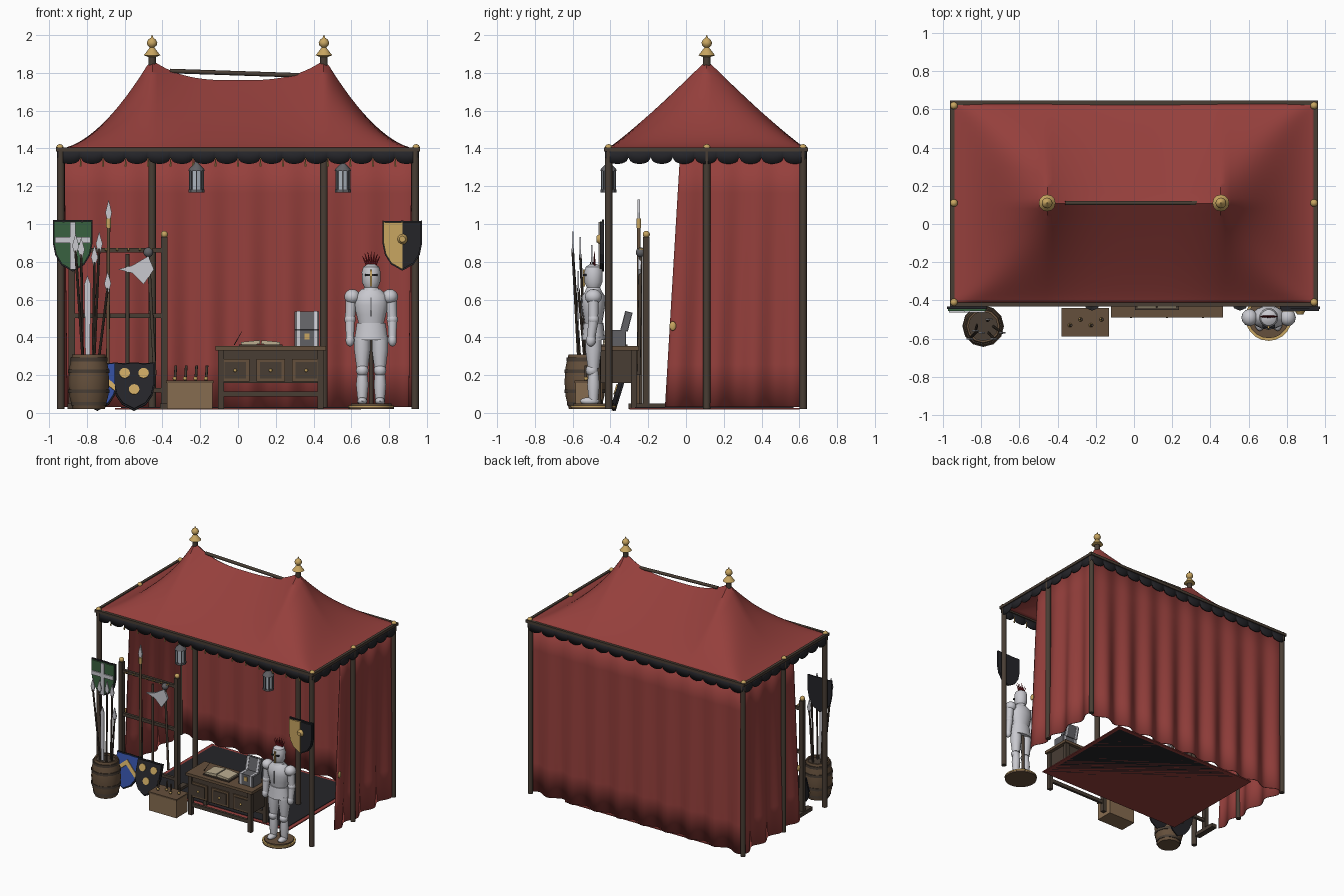
import bpy, bmesh, math
from mathutils import Vector, Matrix, Euler

if "Cube" in bpy.data.objects:
    bpy.data.objects.remove(bpy.data.objects["Cube"])

COL = dict(red=(.30, .05, .045), wood=(.065, .047, .034), brown=(.13, .08, .045), tan=(.24, .15, .08),
           gold=(.58, .38, .12), black=(.018, .018, .022), silver=(.58, .58, .62), steel=(.12, .12, .13),
           green=(.04, .12, .05), blue=(.03, .07, .32), glass=(.42, .47, .52), paper=(.5, .42, .28), crest=(.2, .01, .015))
MATS = {}
for k, c in COL.items():
    MATS[k] = bpy.data.materials.new(k)
    MATS[k].diffuse_color = (*c, 1)

def make(name, bm, mat, M=None, smooth=True):
    bmesh.ops.recalc_face_normals(bm, faces=bm.faces)
    if M is not None:
        bm.transform(M)
    me = bpy.data.meshes.new(name)
    bm.to_mesh(me)
    bm.free()
    me.materials.append(MATS[mat])
    for p in me.polygons:
        p.use_smooth = smooth
    if smooth:
        me.set_sharp_from_angle(angle=math.radians(40))
    ob = bpy.data.objects.new(name, me)
    bpy.context.collection.objects.link(ob)
    return ob

def box(name, c, s, mat, M=None, rot=(0, 0, 0)):
    bm = bmesh.new()
    bmesh.ops.create_cube(bm, size=1, matrix=Matrix.LocRotScale(Vector(c), Euler(rot), Vector(s)))
    return make(name, bm, mat, M, False)

def rod(name, a, b, r, mat, r2=None, n=10, M=None):
    a, b = Vector(a), Vector(b)
    T = Matrix.Translation((a + b) / 2) @ (b - a).to_track_quat('Z', 'Y').to_matrix().to_4x4()
    bm = bmesh.new()
    bmesh.ops.create_cone(bm, cap_ends=True, segments=n, radius1=r, radius2=r if r2 is None else r2,
                          depth=(b - a).length, matrix=T)
    return make(name, bm, mat, M)

def ball(name, c, r, mat, s=(1, 1, 1)):
    bm = bmesh.new()
    bmesh.ops.create_uvsphere(bm, u_segments=12, v_segments=8, radius=r,
                              matrix=Matrix.LocRotScale(Vector(c), None, Vector(s)))
    return make(name, bm, mat)

def lathe(name, loc, prof, mat, n=12, sy=1):
    bm = bmesh.new()
    rings = [[bm.verts.new((loc[0] + r * math.cos(i * math.tau / n), loc[1] + sy * r * math.sin(i * math.tau / n),
                            loc[2] + z)) for i in range(n)] for r, z in prof]
    for A, B in zip(rings, rings[1:]):
        for i in range(n):
            bm.faces.new((A[i], A[i - 1], B[i - 1], B[i]))
    bm.faces.new(rings[0])
    bm.faces.new(rings[-1])
    return make(name, bm, mat)

def plate(name, pts, y, t, mat, M=None):
    # flat outline in xz, thickened along y
    bm = bmesh.new()
    f = bm.faces.new([bm.verts.new((x, y - t / 2, z)) for x, z in pts])
    g = bmesh.ops.extrude_face_region(bm, geom=[f])['geom']
    bmesh.ops.translate(bm, verts=[v for v in g if isinstance(v, bmesh.types.BMVert)], vec=(0, t, 0))
    return make(name, bm, mat, M, False)

def sheet(name, fn, nu, nv, mat, t=.006):
    bm = bmesh.new()
    V = [[bm.verts.new(fn(i / nu, j / nv)) for j in range(nv + 1)] for i in range(nu + 1)]
    for i in range(nu):
        for j in range(nv):
            bm.faces.new((V[i][j], V[i + 1][j], V[i + 1][j + 1], V[i][j + 1]))
    ob = make(name, bm, mat)
    m = ob.modifiers.new('thickness', 'SOLIDIFY')
    m.thickness, m.offset = t, 0
    return ob

G, YM, RIM = .02, .11, 1.395      # ground, ridge line, eaves height

# canopy: two peaks, sagging ridge, concave hips
def roof(u, v):
    x, y = -.955 + 1.91 * u, -.42 + 1.055 * v
    a, f = abs(x), max(1 - abs(y - YM) / .53, 0) ** 1.12
    if a < .46:
        return x, y, RIM + (.365 + .11 * (a / .46) ** 3) * f
    g = max(1 - (a - .46) / .495, 0) ** 1.75
    k = 0 if min(f, g) < 1e-5 else (f ** -2 + g ** -2 - 1) ** -.5
    return x, y, RIM + .475 * k
sheet('canopy', roof, 76, 40, 'red')

# cloth walls with folds growing toward the hem
def back(u, v):
    return -.94 + 1.88 * u, .605 + (.004 + .018 * (1 - v)) * math.sin(u * 9 * math.tau), .03 + 1.36 * v
sheet('back_wall', back, 108, 6, 'red')
for s in (-1, 1):
    def side(u, v):
        return (s * (.925 + (.004 + .016 * (1 - v)) * math.sin(u * 3.5 * math.tau)),
                .62 + (-.11 + .08 * v - .62) * u, .03 + 1.36 * v)
    sheet('side_wall', side, 48, 6, 'red')
    ball('curtain_tie', (s * .945, -.07, .46), .018, 'gold', (.5, 1, 1.4))

# scalloped valance, eaves beams, tassels
def valance(a, b, n):
    a, b = Vector(a), Vector(b)
    def fn(u, v):
        p = a.lerp(b, u)
        low = 1.352 - .034 * math.sqrt(max(0, 1 - (2 * ((u * n) % 1) - 1) ** 2))
        return p.x, p.y, low + (1.4 - low) * v
    sheet('valance', fn, n * 12, 1, 'black', .008)
    d = b - a
    box('eaves_beam', (*((a + b) / 2), 1.395), (abs(d.x) + .022, abs(d.y) + .022, .022), 'wood')
X, Y0, Y1 = .952, -.422, .635
for a, b, n in (((-X, Y0), (X, Y0), 16), ((-X, Y1), (X, Y1), 16), ((-X, Y0), (-X, Y1), 9), ((X, Y0), (X, Y1), 9)):
    valance(a, b, n)
for i in range(1, 16):
    rod('tassel', (-X + 2 * X * i / 16, Y0 + .01, 1.355), (-X + 2 * X * i / 16, Y0 + .01, 1.305), .002, 'gold', .006, 6)

# posts, peak poles, finials
for s in (-1, 1):
    for y in (-.41, YM, .62):
        rod('post', (s * .938, y, G), (s * .938, y, 1.39), .02, 'wood')
        ball('post_cap', (s * .943, y, 1.403), .02, 'gold')
    rod('peak_pole', (s * .455, YM, G), (s * .455, YM, 1.9), .021, 'wood')
    lathe('finial', (s * .455, YM, 1.885), [(.022, 0), (.044, .008), (.036, .018), (.018, .042), (.012, .05), (.024, .06),
          (.028, .075), (.02, .092), (.007, .1), (.002, .115)], 'gold')
rod('ridge_pole', (-.36, YM, 1.81), (.33, YM, 1.787), .012, 'wood')

# rug
box('rug_border', (0, .15, .022), (1.3, .9, .008), 'red')
box('rug', (0, .15, .024), (1.24, .84, .012), 'black')

# lanterns
for x in (-.22, .555):
    lathe('lantern_glass', (x, -.41, 1.18), [(.035, 0), (.035, .1)], 'glass', 8)
    lathe('lantern_base', (x, -.41, 1.168), [(.042, 0), (.042, .014)], 'steel', 8)
    lathe('lantern_roof', (x, -.41, 1.28), [(.044, 0), (.04, .012), (.012, .04), (.006, .1)], 'steel', 8)
    for i in range(8):
        c, s = .036 * math.cos(i * math.pi / 4), .036 * math.sin(i * math.pi / 4)
        rod('lantern_bar', (x + c, -.41 + s, 1.175), (x + c, -.41 + s, 1.285), .004, 'steel', n=6)

# counter table with three drawers
box('table_top', (.173, -.37, .342), (.585, .24, .022), 'brown')
box('table_body', (.173, -.37, .245), (.53, .19, .175), 'wood')
for x in (-.09, .436):
    for y in (-.465, -.275):
        box('table_leg', (x, y, .175), (.032, .032, .31), 'wood')
for y in (-.465, -.275):
    box('table_stretcher', (.173, y, .1), (.52, .02, .028), 'wood')
for x in (-.015, .173, .361):
    box('drawer', (x, -.467, .225), (.15, .014, .12), 'brown')
    box('drawer_panel', (x, -.475, .225), (.115, .01, .088), 'wood')
    ball('drawer_knob', (x, -.484, .225), .009, 'gold')

# open book and quill
box('book_cover', (.12, -.38, .357), (.23, .14, .01), 'wood')
for s in (-1, 1):
    box('book_page', (.12 + s * .053, -.38, .37), (.1, .12, .02), 'paper', rot=(0, s * .1, 0))
rod('quill', (-.02, -.4, .36), (.02, -.38, .43), .003, 'wood', .001, 6)

# open coffer
box('coffer_body', (.365, -.37, .395), (.13, .1, .085), 'steel')
L = Matrix.Translation((.365, -.315, .485)) @ Matrix.Rotation(-.25, 4, 'X')
box('coffer_lid', (0, 0, 0), (.13, .035, .1), 'steel', L)
for x in (-.045, .045):
    box('coffer_band', (.365 + x, -.37, .395), (.014, .106, .088), 'silver')
    box('lid_band', (x, 0, 0), (.014, .041, .103), 'silver', L)
box('coffer_lock', (.365, -.422, .405), (.026, .008, .032), 'gold')

# tool crate
box('crate', (-.255, -.515, .09), (.24, .14, .14), 'tan')
box('crate_rim', (-.255, -.515, .165), (.25, .15, .012), 'brown')
for i, x in enumerate((-.335, -.28, -.225, -.17)):
    y = -.53 + .03 * (i % 2)
    rod('tool_handle', (x, y, .16), (x + .006, y, .25), .007, 'wood')
    ball('tool_collar', (x, y, .182), .011, 'gold')

# barrel of weapons
BX, BY = -.79, -.535
lathe('barrel', (BX, BY, G), [(.085, 0), (.103, .07), (.108, .145), (.103, .22), (.087, .29), (.076, .29), (.076, .27)], 'brown')
for z, r in ((.03, .095), (.095, .109), (.2, .109), (.262, .098)):
    lathe('barrel_hoop', (BX, BY, G + z - .01), [(r, 0), (r, .02)], 'wood')
for a, b in (((-.81, -.55), (-.86, -.6, .86)), ((-.77, -.56), (-.735, -.6, .87)), ((-.76, -.52), (-.69, -.57, .66)),
             ((-.82, -.52), (-.83, -.56, .84)), ((-.77, -.51), (-.76, -.5, .8))):
    rod('barrel_shaft', (*a, .1), b, .007, 'wood', n=8)
    x, y, z = b
    plate('barrel_spearhead', [(x - .006, z - .02), (x - .018, z + .025), (x, z + .09), (x + .018, z + .025), (x + .006, z - .02)],
          y, .008, 'silver')
plate('barrel_sword', [(-.808, .3), (-.814, .68), (-.797, .73), (-.78, .68), (-.784, .3)], -.57, .008, 'silver')

# weapon rack
for x in (-.88, -.39):
    box('rack_post', (x, -.21, .475), (.034, .034, .91), 'wood')
    ball('rack_knob', (x, -.21, .945), .019, 'gold')
    box('rack_foot', (x, -.205, .035), (.045, .2, .03), 'wood')
for z in (.12, .515, .86):
    box('rack_rail', (-.635, -.21, z), (.5, .022, .024), 'wood')
for i in range(7):
    rod('rack_peg', (-.82 + i * .06, -.21, .86), (-.82 + i * .06, -.25, .868), .006, 'gold', n=6)
rod('rack_spear', (-.69, -.25, .05), (-.685, -.25, 1.02), .009, 'brown')
rod('spear_collar', (-.686, -.25, .98), (-.685, -.25, 1.03), .013, 'gold')
plate('spear_head', [(-.691, 1.01), (-.702, 1.06), (-.685, 1.13), (-.668, 1.06), (-.679, 1.01)], -.25, .012, 'silver')
rod('axe_shaft', (-.585, -.24, .05), (-.585, -.24, .84), .01, 'wood')
plate('axe_head', [(-.635, .76), (-.56, .78), (-.475, .83), (-.445, .76), (-.5, .68), (-.56, .74)], -.245, .016, 'silver')
rod('mace_shaft', (-.44, -.25, .2), (-.475, -.24, .84), .009, 'wood')
ball('mace_head', (-.475, -.24, .85), .026, 'steel')

# shields
HALF = [(0, .5), (.25, .49), (.5, .5), (.5, .05), (.44, -.18), (.29, -.37), (0, -.5)]
def shield(name, M, w, h, mat, half=None):
    R = [(x * w, z * h) for x, z in HALF]
    rim = R + [(-x, z) for x, z in R[-2:0:-1]]
    plate(name + '_back', rim, .006, .012, 'black', M)
    plate(name, [(x * .94, z * .94) for x, z in rim], -.004, .012, mat, M)
    if half:
        plate(name + '_half', [(-x * .94, z * .94) for x, z in R], -.008, .012, half, M)
def at(x, y, z, tilt=0, turn=0):
    return Matrix.Translation((x, y, z)) @ Matrix.Rotation(tilt, 4, 'X') @ Matrix.Rotation(turn, 4, 'Y')
M = at(-.875, -.445, .885)
shield('green_shield', M, .21, .275, 'green')
box('cross_upright', (0, -.014, 0), (.03, .01, .25), 'silver', M)
box('cross_bar', (0, -.014, .03), (.19, .01, .03), 'silver', M)
M = at(.87, -.445, .885)
shield('split_shield', M, .21, .265, 'black', 'gold')
rod('shield_boss', (0, -.01, .035), (0, -.03, .035), .028, 'gold', .016, 14, M)
M = at(-.55, -.355, .14, -.3)
shield('disc_shield', M, .22, .265, 'black')
for x, z in ((-.05, .07), (.05, .07), (0, -.02)):
    rod('shield_disc', (x, -.008, z), (x, -.016, z), .028, 'gold', n=16, M=M)
M = at(-.745, -.345, .14, -.3)
shield('blue_shield', M, .21, .265, 'blue')
plate('shield_chevron', [(-.095, -.03), (0, .05), (.095, -.03), (.095, .005), (0, .09), (-.095, .005)], -.012, .01, 'gold', M)

# suit of armour on a stand
AX, AY = .705, -.49
lathe('armour_stand', (AX, AY, G), [(.12, 0), (.12, .012), (.108, .016), (.108, .03)], 'brown', 20)
lathe('stand_trim', (AX, AY, G + .012), [(.122, 0), (.122, .008)], 'gold', 20)
rod('stand_pole', (AX, AY + .03, .04), (AX, AY + .02, .5), .012, 'wood')
for s in (-1, 1):
    lx, ax = AX + s * .047, AX + s * .112
    ball('boot', (lx, AY - .02, .062), .03, 'silver', (.9, 1.7, .7))
    lathe('greave', (lx, AY, .06), [(.024, 0), (.033, .09), (.026, .16)], 'silver')
    ball('knee', (lx, AY - .008, .225), .033, 'silver')
    lathe('thigh', (lx, AY, .235), [(.03, 0), (.043, .1), (.043, .17)], 'silver')
    ball('pauldron', (AX + s * .1, AY, .615), .05, 'silver', (.85, .9, .8))
    rod('upper_arm', (AX + s * .105, AY, .61), (ax, AY, .5), .03, 'silver', .026)
    ball('elbow', (ax, AY, .495), .03, 'silver')
    rod('forearm', (ax, AY, .49), (ax, AY - .012, .4), .027, 'silver', .022)
    ball('gauntlet', (ax, AY - .014, .385), .026, 'silver', (.9, 1, 1.3))
lathe('fauld', (AX, AY, .385), [(.09, 0), (.084, .035), (.076, .09)], 'silver', 16, .7)
lathe('breastplate', (AX, AY, .47), [(.066, 0), (.078, .05), (.09, .1), (.086, .15), (.05, .185)], 'silver', 16, .7)
box('breast_ridge', (AX, AY - .062, .56), (.005, .008, .1), 'steel')
lathe('helmet', (AX, AY, .645), [(.045, 0), (.036, .02), (.048, .045), (.05, .1), (.042, .128), (.02, .142)], 'silver', 14)
box('visor_slit', (AX, AY - .046, .73), (.065, .016, .01), 'black')
box('visor_ridge', (AX, AY - .05, .715), (.01, .012, .09), 'gold')
for i in range(7):
    t = (i - 3) * .3
    rod('crest_plume', (AX + .012 * (i - 3) * .5, AY + .005, .775), (AX + .06 * math.sin(t), AY + .005, .79 + .065 * math.cos(t)), .008, 'crest', .001, 6)

for m in bpy.data.materials:
    if m.users and not m.is_grease_pencil:
        m.use_nodes = True
        m.node_tree.nodes["Principled BSDF"].inputs["Base Color"].default_value = m.diffuse_color
